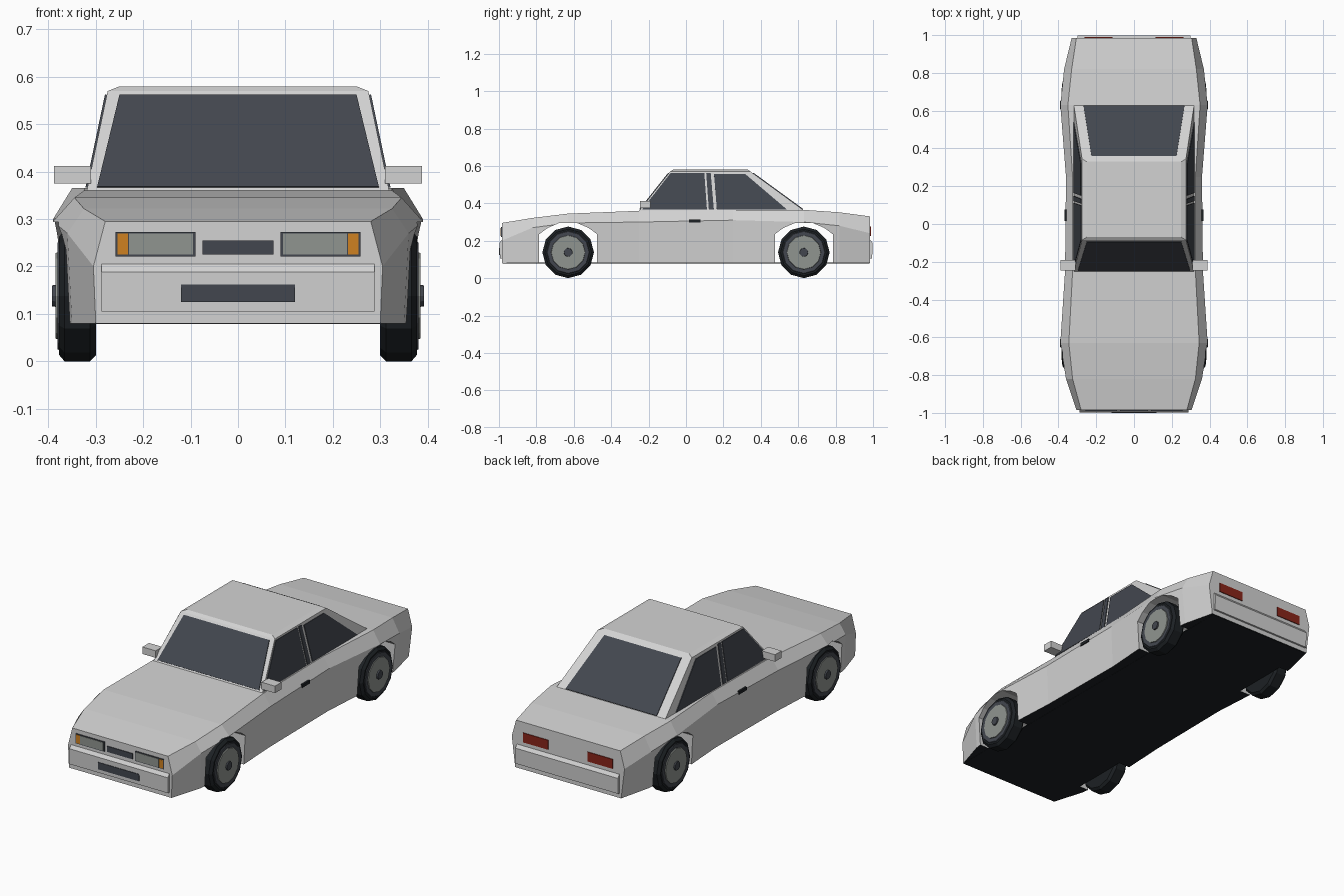
import bpy, bmesh, math
from mathutils import Vector

cube = bpy.data.objects.get("Cube")
if cube:
    bpy.data.objects.remove(cube, do_unlink=True)


def material(name, rgb):
    m = bpy.data.materials.new(name)
    m.use_nodes = True
    m.diffuse_color = (*rgb, 1)
    m.node_tree.nodes["Principled BSDF"].inputs["Base Color"].default_value = (*rgb, 1)
    return m


PAINT = material("silver_paint", (0.65, 0.65, 0.65))
GLASS = material("dark_glass", (0.055, 0.062, 0.077))
BLACK = material("rubber_black", (0.012, 0.015, 0.018))
METAL = material("wheel_grey", (0.28, 0.30, 0.28))
AMBER = material("amber", (0.62, 0.22, 0.015))
RED = material("tail_red", (0.25, 0.018, 0.01))


def finish(name, bm, *mats):
    bmesh.ops.recalc_face_normals(bm, faces=bm.faces[:])
    mesh = bpy.data.meshes.new(name)
    bm.to_mesh(mesh)
    bm.free()
    for m in mats:
        mesh.materials.append(m)
    ob = bpy.data.objects.new(name, mesh)
    bpy.context.scene.collection.objects.link(ob)
    return ob


def loft(name, rings, *mats):
    """Skin a row of closed rings and cap both ends."""
    bm = bmesh.new()
    rows = [[bm.verts.new(p) for p in ring] for ring in rings]
    n = len(rows[0])
    for a, b in zip(rows, rows[1:]):
        for i in range(n):
            j = (i + 1) % n
            bm.faces.new((a[i], a[j], b[j], b[i]))
    bm.faces.new(rows[0])
    bm.faces.new(rows[-1])
    return finish(name, bm, *mats)


def box(name, lo, hi, mat):
    return loft(name, [[(x, lo[1], lo[2]), (x, hi[1], lo[2]), (x, hi[1], hi[2]), (x, lo[1], hi[2])]
                       for x in (lo[0], hi[0])], mat)


def plate(name, pts, mat, lift=0.004):
    """Thin panel laid on a surface, raised outwards."""
    pts = [Vector(p) for p in pts]
    normal = (pts[2] - pts[0]).cross(pts[3] - pts[1]).normalized()
    middle = sum(pts, Vector()) / len(pts)
    if normal.dot(middle - Vector((0, 0.15, 0.2))) < 0:
        normal.negate()
    return loft(name, [[p + normal * d for p in pts] for d in (-0.003, lift)], mat)


def end_plate(name, y, x0, x1, z0, z1, mat, lift=0.004):
    return plate(name, [(x0, y, z0), (x1, y, z0), (x1, y, z1), (x0, y, z1)], mat, lift)


# Lower body: y, sill half width, belt half width, belt z, top half width, top z
stations = [
    (-0.985, 0.30, 0.305, 0.20, 0.28, 0.295),
    (-0.82, 0.35, 0.36, 0.27, 0.325, 0.322),
    (-0.63, 0.375, 0.39, 0.295, 0.345, 0.345),
    (-0.25, 0.355, 0.365, 0.30, 0.325, 0.36),
    (0.25, 0.35, 0.36, 0.31, 0.325, 0.365),
    (0.63, 0.375, 0.39, 0.30, 0.35, 0.365),
    (0.82, 0.35, 0.37, 0.28, 0.33, 0.352),
    (0.985, 0.31, 0.33, 0.24, 0.305, 0.33),
]
rings = []
for y, sx, bx, bz, tx, tz in stations:
    half = [(sx, y, 0.08), (bx, y, bz), (tx, y, tz)]
    rings.append(half + [(-x, y, z) for x, y, z in reversed(half)])
body = loft("body", rings, PAINT, BLACK)
for f in body.data.polygons:
    if f.normal.z < -0.9:
        f.material_index = 1

# Wheel arches cut through the body
arch = [(0.155, 0), (0.155, 0.235), (0.11, 0.268), (0.05, 0.294)]
arch += [(-y, z) for y, z in reversed(arch)]
for yc in (-0.63, 0.63):
    cutter = loft("arch_cutter", [[(x, yc + y, z) for y, z in arch] for x in (-0.6, 0.6)], PAINT)
    mod = body.modifiers.new("arch", 'BOOLEAN')
    mod.operation, mod.solver, mod.object = 'DIFFERENCE', 'EXACT', cutter
    bpy.context.view_layer.objects.active = body
    bpy.ops.object.modifier_apply(modifier=mod.name)
    bpy.data.objects.remove(cutter, do_unlink=True)
box("underside", (-0.30, -0.98, 0.079), (0.30, 0.98, 0.084), BLACK)

# Cabin: half width, front y, rear y, z
levels = [(0.32, -0.255, 0.64, 0.355), (0.275, -0.085, 0.345, 0.57), (0.25, -0.07, 0.33, 0.58)]
loft("cabin", [[(-w, f, z), (w, f, z), (w, r, z), (-w, r, z)] for w, f, r, z in levels], PAINT)


def slope(z, base, top):
    return base + (top - base) * (z - 0.355) / 0.215


def end_glass(name, base, top, w0, w1):
    lo, hi = 0.366, 0.56
    y0, y1 = slope(lo, base, top), slope(hi, base, top)
    plate(name, [(-w0, y0, lo), (w0, y0, lo), (w1, y1, hi), (-w1, y1, hi)], GLASS)


end_glass("windshield", -0.255, -0.085, 0.297, 0.25)
end_glass("rear_window", 0.64, 0.345, 0.267, 0.225)

# Side windows as y, z outlines on the sloping cabin side
panes = {
    "front_side_window": [(-0.235, 0.366), (0.112, 0.366), (0.098, 0.562), (-0.082, 0.562)],
    "pillar_strip": [(0.122, 0.366), (0.149, 0.366), (0.132, 0.562), (0.108, 0.562)],
    "rear_side_window": [(0.165, 0.366), (0.54, 0.366), (0.318, 0.555), (0.15, 0.555)],
}
for side, s in (("left", 1), ("right", -1)):
    for name, outline in panes.items():
        plate(f"{side}_{name}", [(s * slope(z, 0.32, 0.275), y, z) for y, z in outline], GLASS)
    x0, x1 = sorted((s * 0.31, s * 0.388))
    box(f"{side}_mirror", (x0, -0.245, 0.375), (x1, -0.19, 0.412), PAINT)
    x0, x1 = sorted((s * 0.35, s * 0.367))
    box(f"{side}_door_handle", (x0, 0.015, 0.298), (x1, 0.078, 0.314), BLACK)

    # Lamps
    end_plate(f"{side}_headlamp_frame", -0.985, s * 0.09, s * 0.258, 0.221, 0.273, GLASS)
    end_plate(f"{side}_headlamp", -0.985, s * 0.095, s * 0.23, 0.225, 0.269, METAL, 0.006)
    end_plate(f"{side}_indicator", -0.985, s * 0.232, s * 0.254, 0.225, 0.269, AMBER, 0.006)
    end_plate(f"{side}_tail_lamp", 0.985, s * 0.115, s * 0.262, 0.225, 0.275, RED)

end_plate("grille", -0.985, -0.075, 0.075, 0.225, 0.255, GLASS)

# Bumpers with a chamfered upper lip
for name, e, w in (("front_bumper", -1, 0.288), ("rear_bumper", 1, 0.30)):
    profile = [(0.97, 0.105), (0.995, 0.105), (0.998, 0.188), (0.985, 0.205), (0.97, 0.205)]
    loft(name, [[(x, e * y, z) for y, z in profile] for x in (-w, w)], PAINT)
end_plate("front_plate", -0.996, -0.12, 0.12, 0.125, 0.162, GLASS)


# Wheels: lathed about the axle from x, radius pairs
def lathe(name, profile, s, yc, mat):
    ring = [2 * math.pi * i / 12 for i in range(12)]
    loft(name, [[(s * x, yc + r * math.sin(a), 0.138 - r * math.cos(a)) for a in ring]
                for x, r in profile], mat)


for side, s in (("left", 1), ("right", -1)):
    for end, yc in (("front", -0.63), ("rear", 0.63)):
        n = f"{end}_{side}"
        lathe(n + "_tyre", [(0.30, 0.126), (0.312, 0.138), (0.366, 0.138), (0.378, 0.124)], s, yc, BLACK)
        lathe(n + "_sidewall", [(0.37, 0.122), (0.381, 0.112)], s, yc, GLASS)
        lathe(n + "_rim", [(0.37, 0.095), (0.385, 0.09)], s, yc, METAL)
        lathe(n + "_hub", [(0.38, 0.024), (0.392, 0.022)], s, yc, GLASS)
